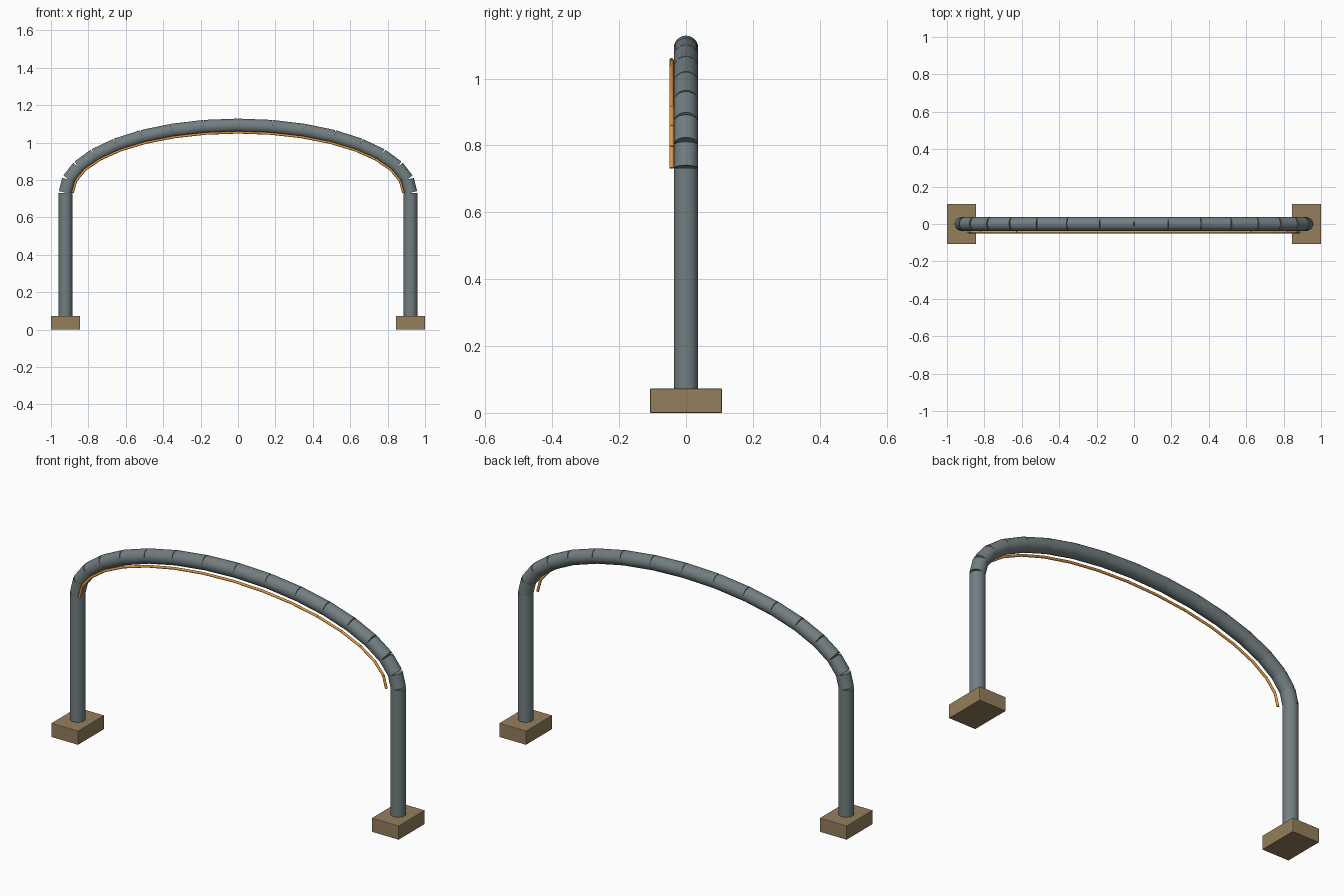
import bpy, math
from mathutils import Vector

if "Cube" in bpy.data.objects:
    bpy.data.objects.remove(bpy.data.objects["Cube"])

def material(name, color):
    m = bpy.data.materials.new(name)
    m.diffuse_color = color
    m.use_nodes = True
    m.node_tree.nodes["Principled BSDF"].inputs["Base Color"].default_value = m.diffuse_color
    return m

STEEL = material("steel", (0.17, 0.21, 0.22, 1))
WOOD = material("wood", (0.30, 0.21, 0.11, 1))
ORANGE = material("orange", (0.75, 0.32, 0.05, 1))

def rod(name, a, b, radius, sides, mat):
    """Closed cylinder running from point a to point b."""
    a, b = Vector(a), Vector(b)
    bpy.ops.mesh.primitive_cylinder_add(vertices=sides, radius=radius,
                                        depth=(b - a).length, location=(a + b) / 2)
    o = bpy.context.object
    o.name = name
    o.rotation_euler = (b - a).to_track_quat('Z', 'Y').to_euler()
    o.data.materials.append(mat)
    bpy.ops.object.shade_smooth_by_angle(angle=math.radians(35))
    return o

def arch(name, rx, rz, y, radius, sides, mat, steps=16, spring=0.732):
    """Half ellipse made of separate straight rods."""
    pts = [(rx * math.cos(math.pi * i / steps), y,
            spring + rz * math.sin(math.pi * i / steps)) for i in range(steps + 1)]
    for i in range(steps):
        rod(f"{name}_{i + 1}", pts[i], pts[i + 1], radius, sides, mat)

# Feet and upright posts
for side, s in (("left", -1), ("right", 1)):
    bpy.ops.mesh.primitive_cube_add(size=1, location=(s * 0.9225, 0, 0.0365))
    foot = bpy.context.object
    foot.name = side + "_foot"
    foot.scale = (0.155, 0.215, 0.073)
    bpy.ops.object.transform_apply(location=False, rotation=False, scale=True)
    foot.data.materials.append(WOOD)
    bevel = foot.modifiers.new("bevel", 'BEVEL')
    bevel.width = 0.003
    bevel.segments = 2
    rod(side + "_post", (s * 0.9225, 0, 0.07), (s * 0.9225, 0, 0.732), 0.0365, 24, STEEL)

# Main segmented arch, and the thin strip along its inner front edge
arch("arch_pipe", 0.9225, 0.36, 0, 0.0365, 24, STEEL)
arch("light_strip", 0.884, 0.323, -0.043, 0.0065, 12, ORANGE)
